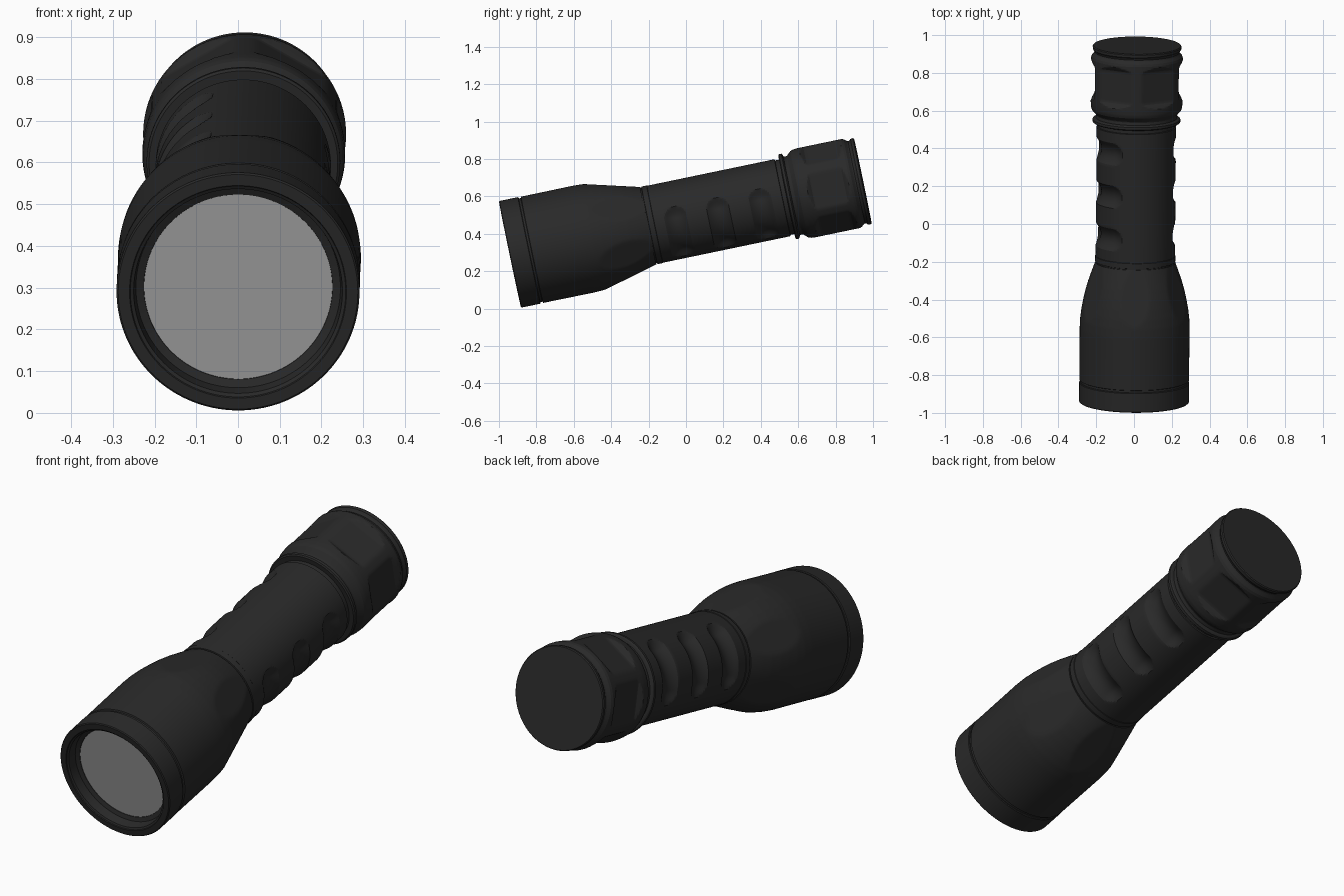
import bpy, bmesh
from math import sin, cos, pi, radians, hypot, sqrt, ceil
from mathutils import Matrix

if "Cube" in bpy.data.objects:
    bpy.data.objects.remove(bpy.data.objects["Cube"])

SEG = 144
# Torch axis is local +Y, starting at the front rim, tilted up and turned very slightly
PLACE = (Matrix.Translation((0, -0.941, 0.29)) @ Matrix.Rotation(radians(-0.5), 4, 'Z')
         @ Matrix.Rotation(radians(11.75), 4, 'X'))


def material(name, colour):
    m = bpy.data.materials.new(name)
    m.diffuse_color = colour
    m.use_nodes = True
    m.node_tree.nodes["Principled BSDF"].inputs["Base Color"].default_value = m.diffuse_color
    return m


BLACK = material("black_metal", (0.022, 0.022, 0.022, 1))
GLASS = material("grey_glass", (0.36, 0.36, 0.36, 0.6))


def lathe(name, profile, step=9.0, shape=None, mat=BLACK, cap_start=False, cap_end=False):
    """Revolve (distance, radius) points; shape(t, angle, r) can carve the radius."""
    pts = [profile[0]]
    for (t0, r0), (t1, r1) in zip(profile, profile[1:]):
        n = max(1, ceil(abs(t1 - t0) / step))
        pts += [(t0 + (t1 - t0) * i / n, r0 + (r1 - r0) * i / n) for i in range(1, n + 1)]
    bm = bmesh.new()
    rings = []
    for t, r in pts:
        ring = []
        for i in range(SEG):
            a = 2 * pi * i / SEG
            q = shape(t, a, r) if shape else r
            ring.append(bm.verts.new(PLACE @ Matrix.Translation((q * cos(a), t, q * sin(a))).translation))
        rings.append(ring)
    for A, B in zip(rings, rings[1:]):
        for i in range(SEG):
            j = (i + 1) % SEG
            bm.faces.new((A[i], B[i], B[j], A[j]))
    if cap_start:
        bm.faces.new(rings[0])
    if cap_end:
        bm.faces.new(rings[-1][::-1])
    me = bpy.data.meshes.new(name)
    bm.to_mesh(me)
    bm.free()
    ob = bpy.data.objects.new(name, me)
    me.materials.append(mat)
    bpy.context.collection.objects.link(ob)
    bpy.ops.object.select_all(action='DESELECT')
    ob.select_set(True)
    bpy.context.view_layer.objects.active = ob
    bpy.ops.object.shade_smooth_by_angle(angle=radians(17))
    return ob


def off_angle(a, centre, period=2 * pi):
    return (a - centre + period / 2) % period - period / 2


def lerp(t, t0, t1, a, b):
    k = min(1, max(0, (t - t0) / (t1 - t0)))
    return a + (b - a) * k


# Six flat leaf-shaped facets on the tapering head
def head_facets(t, a, r):
    flat = lerp(t, 0.45, 0.755, 0.291, 0.211)
    return min(r, flat / cos(off_angle(a, radians(30), pi / 3)))


# Three scooped finger grooves on each side of the grip
def finger_grooves(t, a, r):
    for side in (radians(-25), radians(155)):
        arc = max(abs(off_angle(a, side)) * 0.21 - 0.105, 0)
        for tc in (0.91, 1.14, 1.37):
            d = hypot(arc, t - tc) / 0.06
            if d < 1:
                return r - 0.027 * (1 - d * d)
    return r


# Six flat panels around the tail cap
def tail_panels(t, a, r):
    if not 1.62 < t < 1.86:
        return r
    flat = 0.222 + 0.024 * max(0, abs(t - 1.74) - 0.085) / 0.03
    return min(r, flat / cos(off_angle(a, 0, pi / 3)))


# Front bezel with sloped inner wall
lathe("front_bezel", [(0.066, 0.224), (0.058, 0.226), (0.05, 0.245), (0.008, 0.250), (0.004, 0.258),
                      (0.0, 0.260), (0.0, 0.287), (0.004, 0.291), (0.104, 0.291), (0.107, 0.287),
                      (0.107, 0.27)])

# Glass lens
lathe("lens", [(0.06, 0.227), (0.06, 0.1)], mat=GLASS, cap_end=True)

# Head
lathe("head", [(0.107, 0.27), (0.107, 0.283), (0.118, 0.283), (0.121, 0.290), (0.40, 0.291),
               (0.45, 0.289), (0.50, 0.283), (0.55, 0.274), (0.60, 0.263), (0.65, 0.249),
               (0.70, 0.232), (0.755, 0.212), (0.755, 0.20)], 0.01, head_facets)

# Grip tube with thin collar line at the head joint
lathe("grip_tube", [(0.755, 0.20), (0.755, 0.206), (0.76, 0.206), (0.762, 0.212), (0.79, 0.212),
                    (0.792, 0.210), (1.488, 0.210), (1.49, 0.203), (1.515, 0.203)],
      0.008, finger_grooves)

# Sealing ring between grip and tail cap
lathe("tail_ring", [(1.512, 0.20), (1.512, 0.226), (1.517, 0.232), (1.53, 0.232), (1.535, 0.226),
                    (1.538, 0.215), (1.552, 0.213), (1.56, 0.216)])

# Tail cap with rim
lathe("tail_cap", [(1.555, 0.213), (1.565, 0.222), (1.58, 0.236), (1.595, 0.241), (1.62, 0.243),
                   (1.86, 0.243), (1.872, 0.239), (1.886, 0.227), (1.893, 0.224), (1.90, 0.227),
                   (1.908, 0.234), (1.922, 0.235), (1.927, 0.231)], 0.008, tail_panels, cap_end=True)
